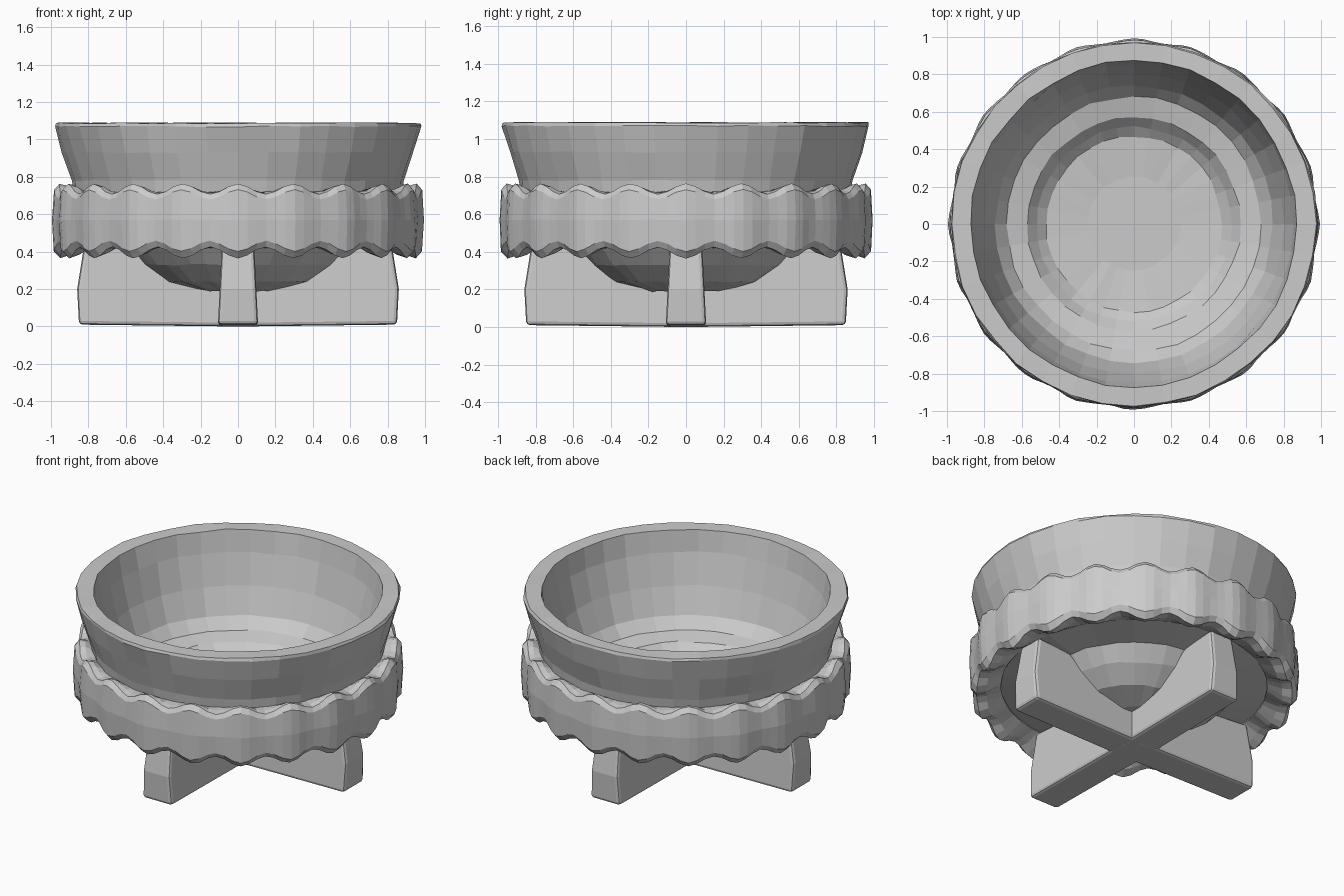
import bpy, bmesh, math, random

if "Cube" in bpy.data.objects:
    bpy.data.objects.remove(bpy.data.objects["Cube"])
random.seed(4)


def make_object(name, bm):
    bmesh.ops.recalc_face_normals(bm, faces=bm.faces)
    mesh = bpy.data.meshes.new(name)
    bm.to_mesh(mesh)
    bm.free()
    ob = bpy.data.objects.new(name, mesh)
    bpy.context.collection.objects.link(ob)
    return ob


def lathe(name, sides, section, closed, jitter):
    """Sweep section(angle) -> [(radius, z)...] around z; open ends are capped."""
    bm = bmesh.new()
    rings = []
    for i in range(sides):
        a = 2 * math.pi * i / sides
        ring = []
        for r, z in section(a):
            r += random.uniform(-jitter, jitter)
            z += random.uniform(-jitter, jitter) * 0.6
            ring.append(bm.verts.new((r * math.cos(a), r * math.sin(a), z)))
        rings.append(ring)
    n = len(rings[0])
    for i in range(sides):
        p, q = rings[i], rings[(i + 1) % sides]
        for k in range(n if closed else n - 1):
            m = (k + 1) % n
            bm.faces.new((p[k], q[k], q[m], p[m]))
    if not closed:
        for k in (0, n - 1):
            bm.faces.new([ring[k] for ring in rings])
    return make_object(name, bm)


# Bowl: rounded underside, flared wall, flat rim, inner ledge and sunken floor
bowl_profile = [(0.2, 0.19), (0.38, 0.24), (0.5, 0.33), (0.58, 0.42), (0.82, 0.46),
                (0.87, 0.66), (0.89, 0.78), (0.94, 0.93), (0.977, 1.07), (0.972, 1.088),
                (0.872, 1.088), (0.85, 0.95), (0.80, 0.75), (0.74, 0.58), (0.68, 0.51),
                (0.57, 0.485), (0.52, 0.43), (0.47, 0.39), (0.25, 0.37)]
lathe("bowl", 36, lambda a: bowl_profile, False, 0.006)


# Scalloped band wrapped around the bowl
def band_section(a):
    w = math.cos(20 * a)
    return [(0.87, 0.72), (0.92, 0.735 + 0.02 * w), (0.955, 0.735 + 0.028 * w),
            (0.977 + 0.007 * w, 0.705 + 0.026 * w), (0.985 + 0.008 * w, 0.57),
            (0.977 + 0.007 * w, 0.43 - 0.028 * w), (0.95, 0.395 - 0.03 * w),
            (0.89, 0.405 - 0.02 * w), (0.80, 0.45)]


lathe("scalloped_band", 120, band_section, True, 0.002)

# Cross stand: two planks whose tops cradle the bowl
half = [(0.85, 0.01), (0.86, 0.2), (0.82, 0.45), (0.57, 0.43), (0.47, 0.35), (0.34, 0.25)]
outline = half + [(0, 0.22)] + [(-x, z) for x, z in reversed(half)] + [(0, 0.0)]


def plank(name, turn):
    bm = bmesh.new()
    sides = []
    for s in (-1, 1):
        sides.append([bm.verts.new((x, s * (0.108 - 0.05 * z), z)) for x, z in outline])
    n = len(outline)
    for side in sides:
        bm.faces.new(side)
    for k in range(n):
        m = (k + 1) % n
        bm.faces.new((sides[0][k], sides[0][m], sides[1][m], sides[1][k]))
    ob = make_object(name, bm)
    ob.rotation_euler.z = turn
    bevel = ob.modifiers.new("soft_edges", "BEVEL")
    bevel.width = 0.02
    bevel.segments = 2


plank("stand_plank_side", 0)
plank("stand_plank_front", math.pi / 2)
